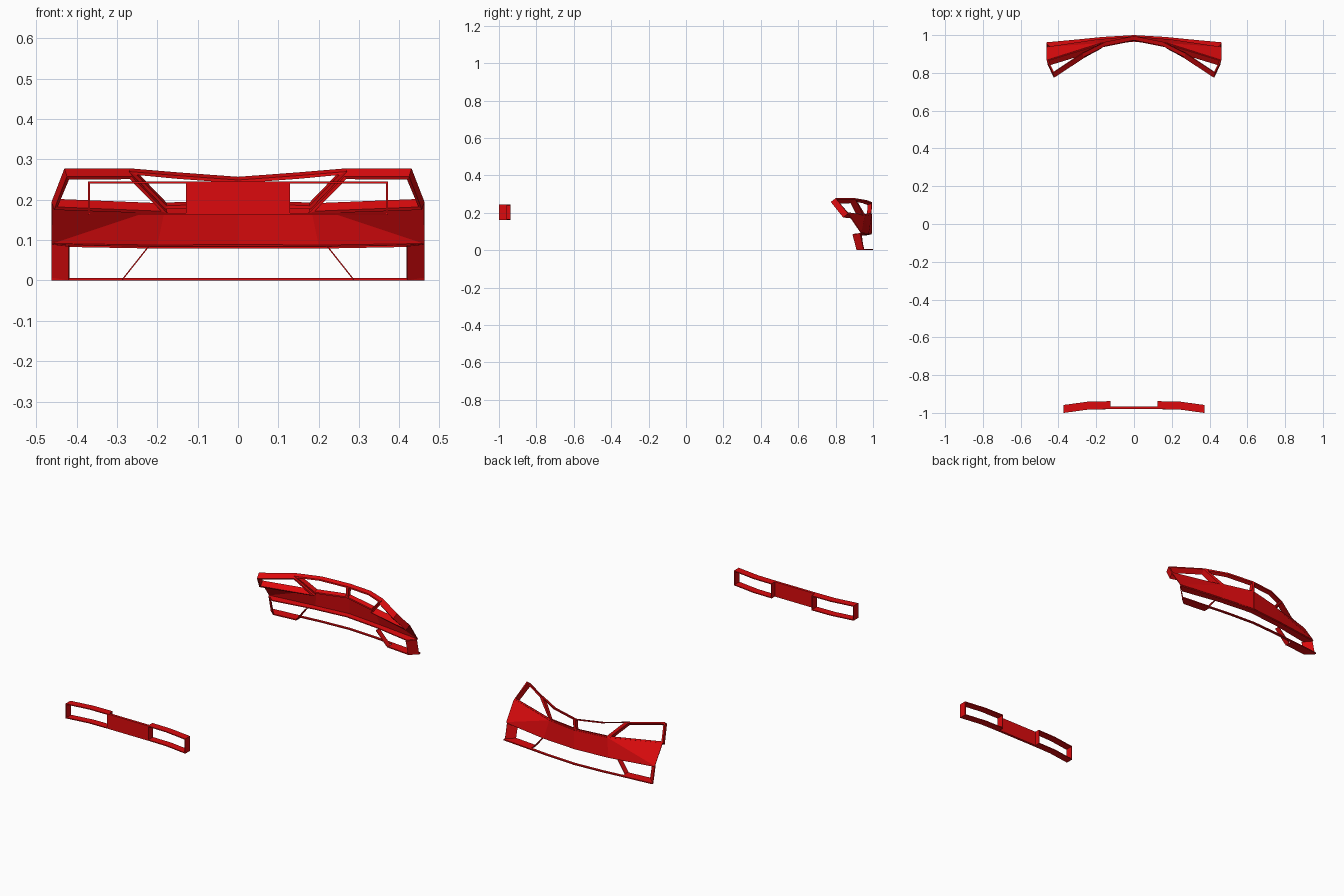
import bpy, bmesh
from mathutils import Vector as V

if "Cube" in bpy.data.objects:
    bpy.data.objects.remove(bpy.data.objects["Cube"])

red = bpy.data.materials.new("red_paint")
red.diffuse_color = (0.72, 0.003, 0.004, 1)
red.use_nodes = True
red.node_tree.nodes["Principled BSDF"].inputs["Base Color"].default_value = red.diffuse_color


def make(name, verts, faces, thick=0):
    """Right half of a part, mirrored across x, optionally a thickened sheet."""
    me = bpy.data.meshes.new(name)
    me.from_pydata([tuple(v) for v in verts], [], faces)
    bm = bmesh.new()
    bm.from_mesh(me)
    bmesh.ops.recalc_face_normals(bm, faces=bm.faces)
    bm.to_mesh(me)
    bm.free()
    me.materials.append(red)
    ob = bpy.data.objects.new(name, me)
    bpy.context.collection.objects.link(ob)
    if thick:
        s = ob.modifiers.new("thickness", 'SOLIDIFY')
        s.thickness = thick
        s.offset = 0
    m = ob.modifiers.new("mirror", 'MIRROR')
    m.merge_threshold = 0.0005


def slab(name, loop, vec):
    """Polygon pushed along a vector into a closed solid."""
    n = len(loop)
    pts = [V(p) for p in loop]
    faces = [list(range(n)), list(range(2 * n - 1, n - 1, -1))]
    faces += [[i, (i + 1) % n, n + (i + 1) % n, n + i] for i in range(n)]
    make(name, pts + [p + V(vec) for p in pts], faces)


def frame(name, loop, width, vec):
    """Open frame: a loop inset by a border width, pushed along a vector."""
    pts = [V(p) for p in loop]
    n = len(pts)
    nor = V((0, 0, 0))
    for i in range(n):
        nor += pts[i].cross(pts[(i + 1) % n])
    nor.normalize()
    inner = []
    for i in range(n):
        a = (pts[i] - pts[i - 1]).normalized()
        b = (pts[(i + 1) % n] - pts[i]).normalized()
        na, nb = nor.cross(a), nor.cross(b)
        inner.append(pts[i] + (na + nb) * (width / (1 + na.dot(nb))))
    d = V(vec)
    verts = pts + inner + [p + d for p in inner] + [p + d for p in pts]
    faces = []
    for r in range(4):
        s = (r + 1) % 4
        for i in range(n):
            j = (i + 1) % n
            faces.append([r * n + i, r * n + j, s * n + j, s * n + i])
    make(name, verts, faces)


# Shared corner points of the bumper
T0, T1, T2, T3 = (0, .995, .257), (.15, .965, .268), (.27, .905, .278), (.43, .80, .278)
M0, P, E1 = (0, .992, .192), (.18, .955, .185), (.462, .866, .195)
B0, B1, E2 = (0, .992, .09), (.2, .975, .088), (.462, .936, .092)

# Lamp openings and centre openings
frame("headlight_frame", [T3, T2, P, E1], .008, (-.006, -.026, -.02))
frame("upper_grille_frame", [T2, T1, T0, M0, P], .008, (0, -.022, -.008))

# Bumper skin with the diagonal crease
make("bumper_skin", [M0, P, E1, E2, B1, B0],
     [[0, 1, 4, 5], [1, 3, 4], [1, 2, 3]], .004)

# Lower intake: rail, angled end pillars, struts and lip
slab("intake_rail", [B0, B1, E2, (.42, .90, .088), (.2, .945, .084), (0, .965, .084)],
     (0, 0, -.005))
slab("end_pillar", [(.42, .89, .085), (.462, .93, .09), (.462, .95, 0), (.42, .912, 0)],
     (-.003, .004, 0))
slab("intake_strut", [(.219, .94, .085), (.223, .94, .085), (.288, .95, .003), (.284, .95, .003)],
     (0, -.03, 0))
slab("lip", [(0, 1, 0), (.17, .99, 0), (.3, .977, 0), (.462, .962, 0), (.462, .948, 0),
             (.42, .912, 0), (.285, .925, 0), (.285, .964, 0), (.17, .976, 0), (0, .986, 0)],
     (0, 0, .006))

# Rear panel: solid centre with an open lamp frame at each side
slab("rear_panel", [(0, -.98, .162), (.126, -.98, .162), (.126, -.98, .245), (0, -.98, .245)],
     (0, .014, 0))
frame("tail_light_frame",
      [(.124, -.98, .162), (.24, -.982, .162), (.372, -1, .162),
       (.372, -1, .245), (.24, -.982, .245), (.124, -.98, .245)], .005, (0, .042, 0))
